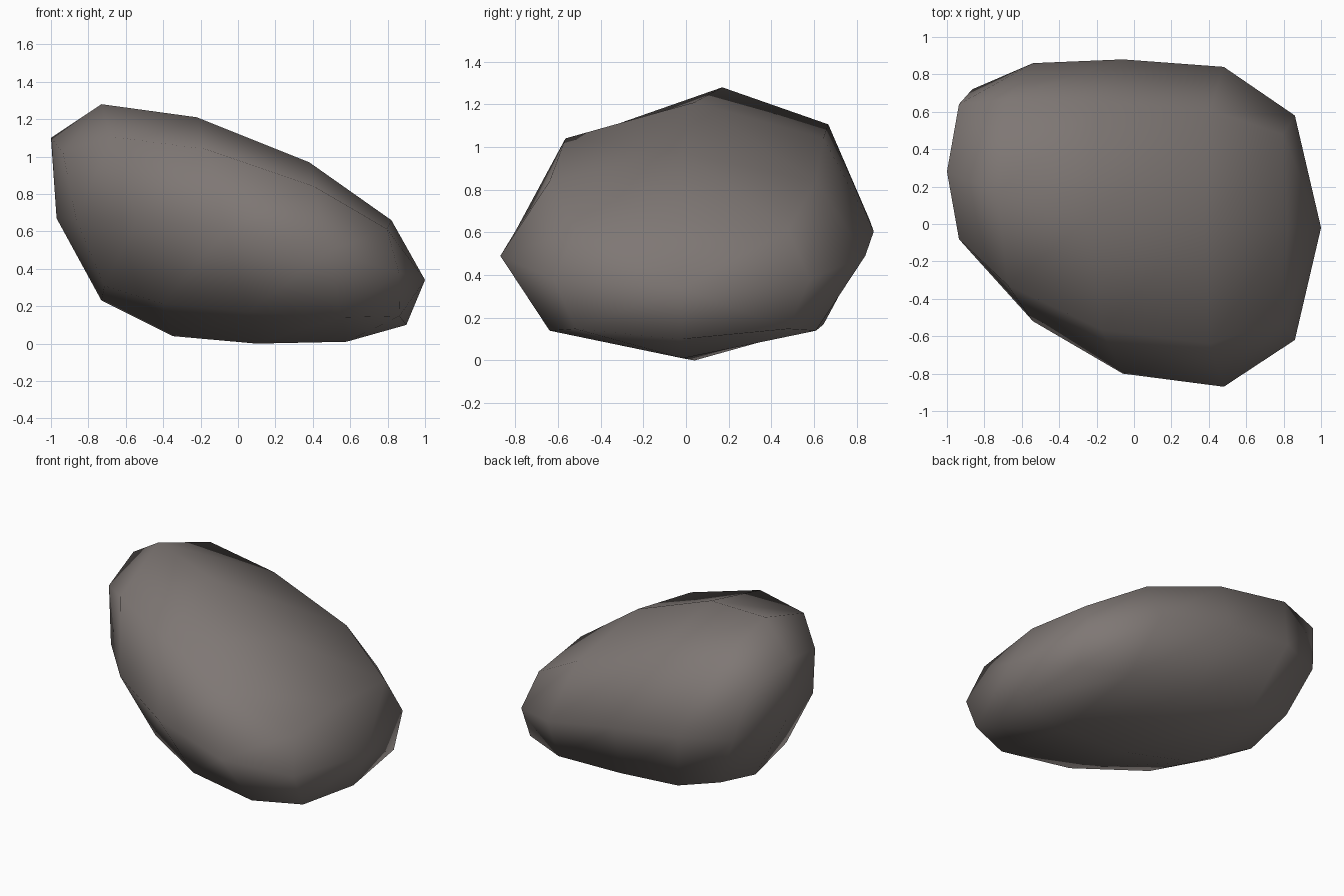
import bpy, bmesh

if "Cube" in bpy.data.objects:
    bpy.data.objects.remove(bpy.data.objects["Cube"])

# Cross-sections along the boulder:
# top point (x, z), bottom point (x, z), centre y, half width y, corner factor, corner shift x
sections = [
    ((0.82, 0.66), (0.90, 0.10), -0.02, 0.60, 0.83, -0.03),
    ((0.38, 0.97), (0.58, 0.01), -0.015, 0.855, 0.73, 0.0),
    ((-0.22, 1.21), (0.10, 0.0), 0.04, 0.84, 0.72, 0.0),
    ((-0.73, 1.28), (-0.35, 0.04), 0.17, 0.69, 0.72, 0.0),
    ((-1.0, 1.10), (-0.73, 0.23), 0.28, 0.44, 0.82, 0.04),
]
# eight directions round a section: (y, z)
dirs = [(1, 0), (1, 1), (0, 1), (-1, 1), (-1, 0), (-1, -1), (0, -1), (1, -1)]

bm = bmesh.new()
rings = []
for (tx, tz), (bx, bz), cy, hy, f, shift in sections:
    cx, cz = (tx + bx) / 2, (tz + bz) / 2
    ring = []
    for dy, dz in dirs:
        corner = dy * dz != 0
        k = f if corner else 1.0
        x = cx + (tx - bx) / 2 * dz * k + (shift if corner else 0)
        ring.append(bm.verts.new((x, cy + hy * dy * k, cz + (tz - bz) / 2 * dz * k)))
    rings.append(ring)

# side bands
for a, b in zip(rings, rings[1:]):
    for i in range(8):
        j = (i + 1) % 8
        bm.faces.new((a[i], a[j], b[j], b[i]))

# end caps: four quads around a centre point
for ring, tip in ((rings[0], (1.0, -0.02, 0.34)), (rings[-1], (-0.97, 0.29, 0.67))):
    c = bm.verts.new(tip)
    for i in range(0, 8, 2):
        bm.faces.new((c, ring[i], ring[i + 1], ring[(i + 2) % 8]))

bmesh.ops.recalc_face_normals(bm, faces=bm.faces)
for face in bm.faces:
    face.smooth = True

mesh = bpy.data.meshes.new("boulder")
bm.to_mesh(mesh)
bm.free()

stone = bpy.data.materials.new("warm grey stone")
stone.diffuse_color = (0.21, 0.185, 0.175, 1)
stone.use_nodes = True
stone.node_tree.nodes["Principled BSDF"].inputs["Base Color"].default_value = stone.diffuse_color
mesh.materials.append(stone)
boulder = bpy.data.objects.new("boulder", mesh)
bpy.context.collection.objects.link(boulder)
